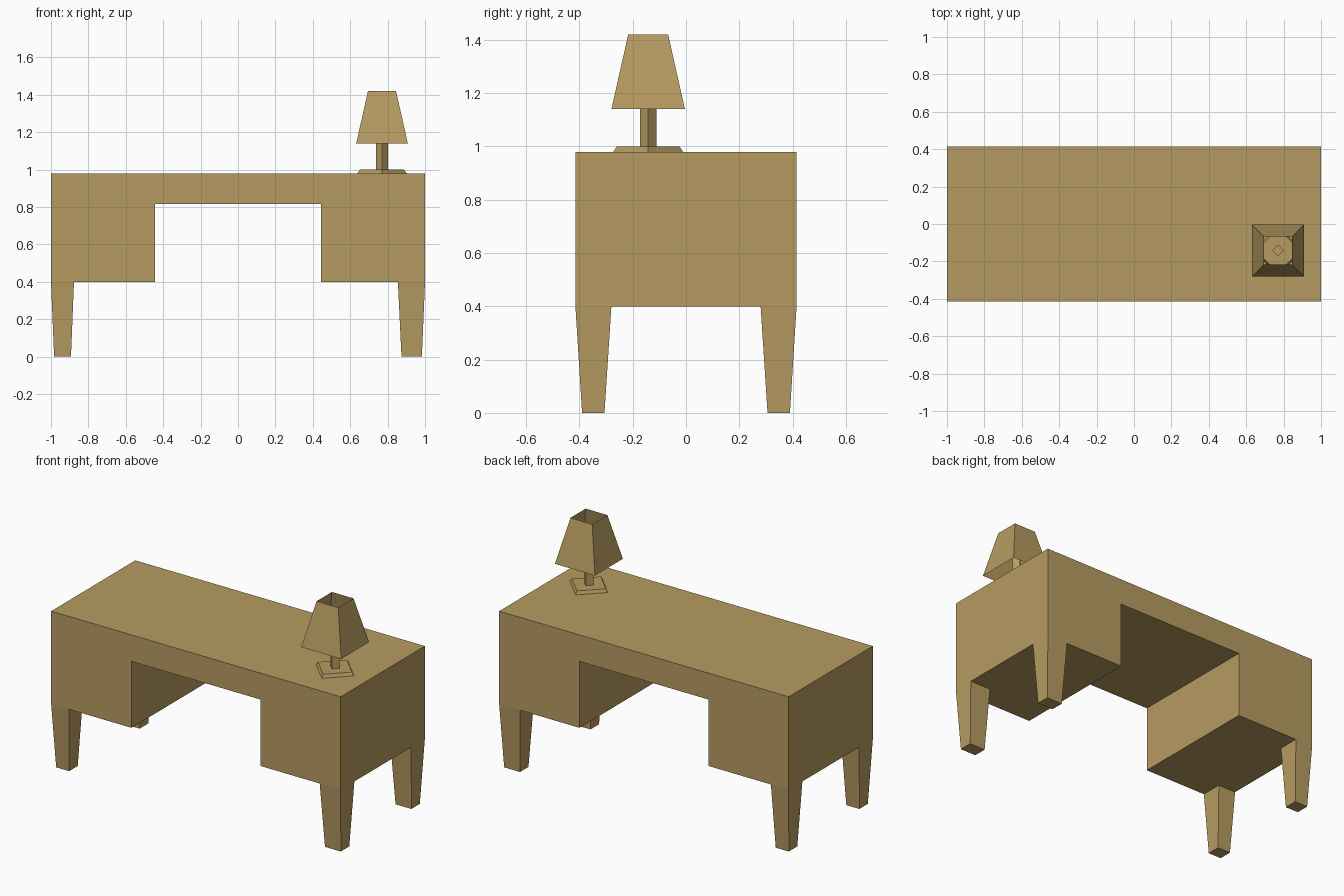
import bpy, bmesh, math

if "Cube" in bpy.data.objects:
    bpy.data.objects.remove(bpy.data.objects["Cube"])

wood = bpy.data.materials.new("tan_wood")
wood.diffuse_color = (0.47, 0.33, 0.12, 1)
wood.use_nodes = True
wood.node_tree.nodes["Principled BSDF"].inputs["Base Color"].default_value = wood.diffuse_color


def make(name, bm):
    bmesh.ops.recalc_face_normals(bm, faces=bm.faces)
    me = bpy.data.meshes.new(name)
    bm.to_mesh(me)
    bm.free()
    me.materials.append(wood)
    ob = bpy.data.objects.new(name, me)
    bpy.context.collection.objects.link(ob)
    return ob


def loft(name, rings, bottom=True, top=True):
    """Join stacked vertex rings with quads, optionally capped."""
    bm = bmesh.new()
    vs = [[bm.verts.new(p) for p in ring] for ring in rings]
    for a, b in zip(vs, vs[1:]):
        n = len(a)
        for i in range(n):
            j = (i + 1) % n
            bm.faces.new((a[i], a[j], b[j], b[i]))
    if bottom:
        bm.faces.new(vs[0][::-1])
    if top:
        bm.faces.new(vs[-1])
    return make(name, bm)


def rect(x0, x1, y0, y1, z):
    return [(x0, y0, z), (x1, y0, z), (x1, y1, z), (x0, y1, z)]


def four_sided(cx, cy, r, z, turn):
    return [(cx + r * math.cos(turn + i * math.pi / 2),
             cy + r * math.sin(turn + i * math.pi / 2), z) for i in range(4)]


# Desk body: one arch-shaped profile carried front to back
profile = [(-1, .40), (-.445, .40), (-.445, .815), (.445, .815),
           (.445, .40), (1, .40), (1, .98), (-1, .98)]
loft("desk_body", [[(x, y, z) for x, z in profile] for y in (-.415, .415)])

# Four tapered legs (the right pair is slightly wider)
for side, sx, in_top, in_foot in (("left", -1, .877, .893), ("right", 1, .855, .874)):
    for end, sy in (("front", -1), ("back", 1)):
        loft(f"{end}_{side}_leg",
             [rect(sx * in_foot, sx * .983, sy * .306, sy * .39, 0),
              rect(sx * in_top, sx, sy * .28, sy * .415, .40)], top=False)

# Lamp: diamond base and stem, square open shade
cx, cy = .77, -.142
loft("lamp_base", [four_sided(cx, cy, r, z, 0)
                   for r, z in ((.131, .98), (.118, 1.0))])
loft("lamp_stem", [four_sided(cx, cy, .031, z, 0) for z in (1.0, 1.25)])
loft("lamp_shade", [four_sided(cx, cy, h * math.sqrt(2), z, math.pi / 4)
                    for h, z in ((.138, 1.14), (.075, 1.42))],
     bottom=False, top=False)
